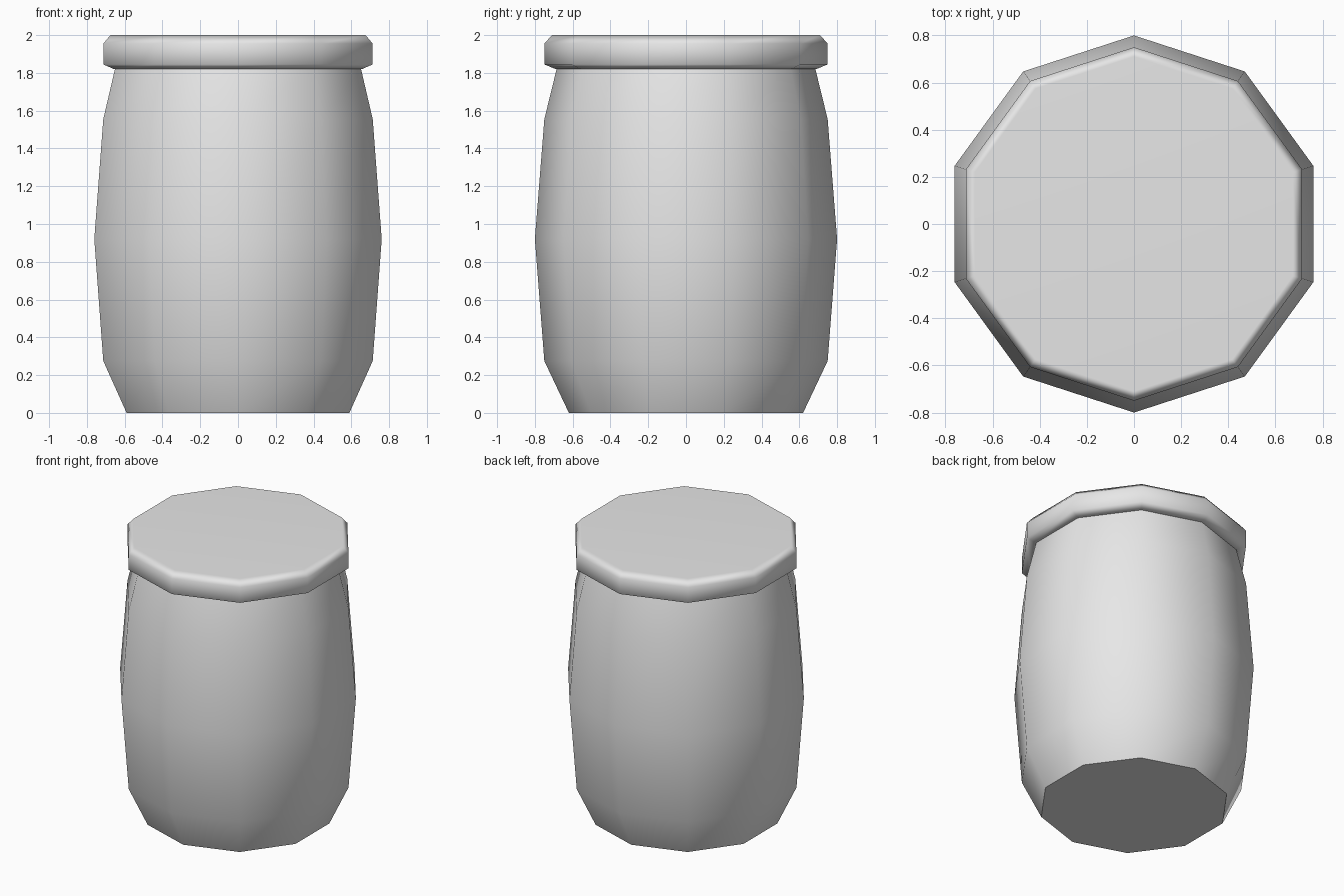
import bpy, bmesh, math

SIDES = 10

if "Cube" in bpy.data.objects:
    bpy.data.objects.remove(bpy.data.objects["Cube"], do_unlink=True)

grey = bpy.data.materials.new("plain grey")
grey.use_nodes = True
grey.diffuse_color = (0.8, 0.8, 0.8, 1)
grey.node_tree.nodes["Principled BSDF"].inputs["Base Color"].default_value = (0.8, 0.8, 0.8, 1)


def turned_part(name, profile, sharp_angle, weighted=False):
    """Ten-sided solid from (radius, height) points, capped at both ends."""
    bm = bmesh.new()
    rings = []
    for radius, z in profile:
        angles = [math.pi / 2 + math.tau * i / SIDES for i in range(SIDES)]
        rings.append([bm.verts.new((radius * math.cos(a), radius * math.sin(a), z)) for a in angles])
    for low, high in zip(rings, rings[1:]):
        for i in range(SIDES):
            j = (i + 1) % SIDES
            bm.faces.new((low[i], low[j], high[j], high[i]))
    bm.faces.new(rings[0][::-1])
    bm.faces.new(rings[-1])
    mesh = bpy.data.meshes.new(name)
    bm.to_mesh(mesh)
    bm.free()
    mesh.materials.append(grey)
    obj = bpy.data.objects.new(name, mesh)
    bpy.context.collection.objects.link(obj)
    bpy.ops.object.select_all(action="DESELECT")
    obj.select_set(True)
    bpy.context.view_layer.objects.active = obj
    bpy.ops.object.shade_smooth_by_angle(angle=math.radians(sharp_angle))
    if weighted:
        # Keeps the broad top flat while its chamfer stays soft
        mod = obj.modifiers.new("flat top", "WEIGHTED_NORMAL")
        mod.keep_sharp = True
    return obj


# Bulging jar body with a flat base
turned_part("jar_body", [(0.62, 0), (0.75, 0.275), (0.80, 0.92), (0.75, 1.555), (0.685, 1.82)], 50)

# Overhanging lid with chamfered rims
turned_part("lid", [(0.69, 1.82), (0.75, 1.845), (0.75, 1.955), (0.71, 2.0)], 75, weighted=True)
